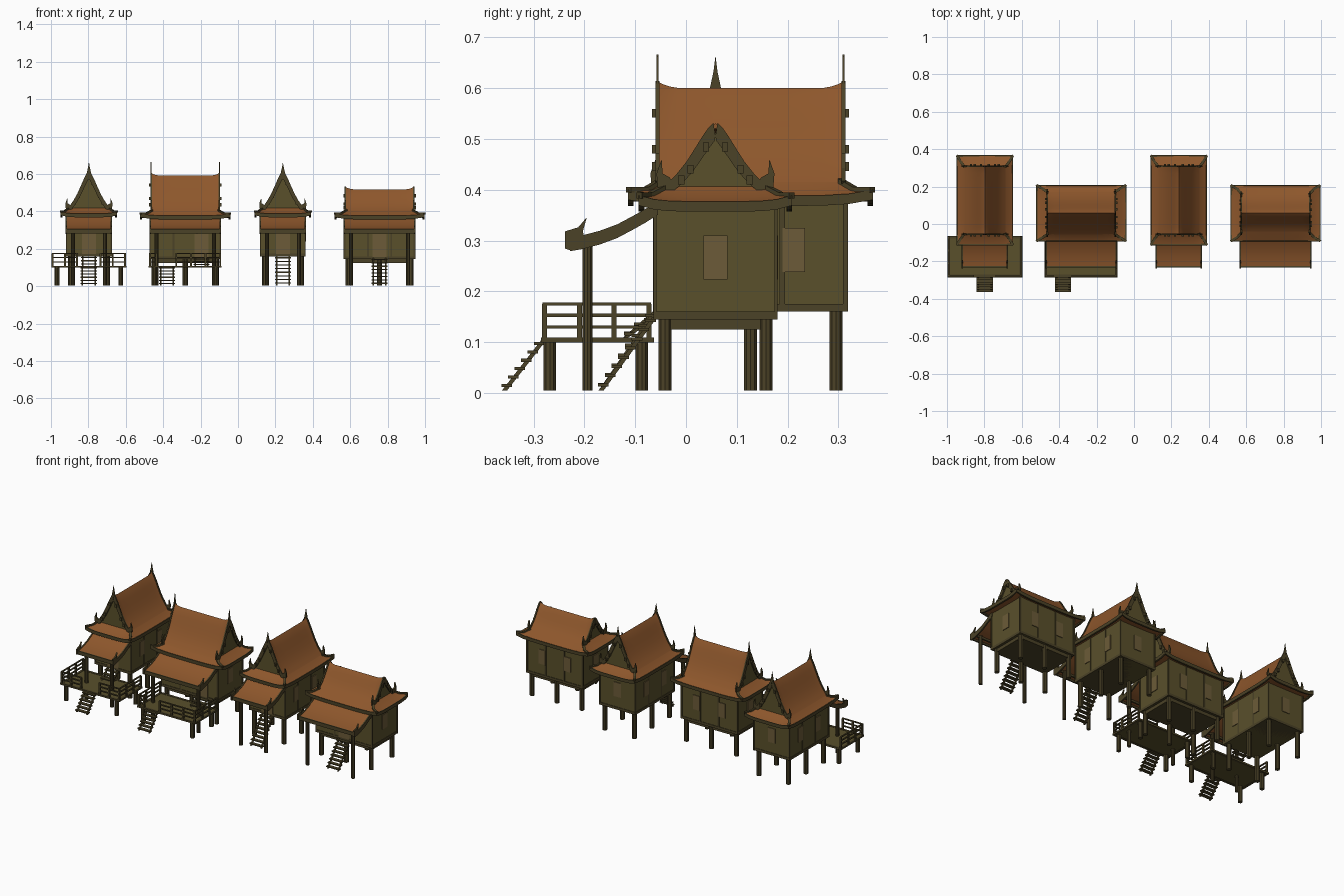
import bpy, bmesh, math
from mathutils import Vector

if "Cube" in bpy.data.objects:
    bpy.data.objects.remove(bpy.data.objects["Cube"])


def material(name, rgb):
    m = bpy.data.materials.new(name)
    m.diffuse_color = (*rgb, 1)
    m.use_nodes = True
    m.node_tree.nodes["Principled BSDF"].inputs["Base Color"].default_value = m.diffuse_color
    return m


ROOF = material("roof_tile", (0.27, 0.095, 0.025))
WALL = material("wall_wood", (0.10, 0.08, 0.024))
TRIM = material("dark_wood", (0.07, 0.054, 0.02))
PANEL = material("shutter_wood", (0.15, 0.105, 0.04))


def finish(name, bm, mat, smooth=False):
    bmesh.ops.recalc_face_normals(bm, faces=bm.faces)
    me = bpy.data.meshes.new(name)
    bm.to_mesh(me)
    bm.free()
    ob = bpy.data.objects.new(name, me)
    bpy.context.collection.objects.link(ob)
    me.materials.append(mat)
    if smooth:
        bpy.ops.object.select_all(action='DESELECT')
        ob.select_set(True)
        bpy.context.view_layer.objects.active = ob
        bpy.ops.object.shade_smooth_by_angle(angle=math.radians(35))


def loft(bm, rings, wrap=False):
    vs = [[bm.verts.new(p) for p in r] for r in rings]
    n, m = len(vs[0]), len(vs)
    for i in range(m if wrap else m - 1):
        a, b = vs[i], vs[(i + 1) % m]
        for k in range(n):
            bm.faces.new((a[k], a[(k + 1) % n], b[(k + 1) % n], b[k]))
    if not wrap:
        bm.faces.new(vs[0])
        bm.faces.new(vs[-1])


def box(bm, x0, x1, y0, y1, z0, z1, T=lambda u, v, z: (u, v, z)):
    loft(bm, [[T(x0, y0, z), T(x1, y0, z), T(x1, y1, z), T(x0, y1, z)] for z in (z0, z1)])


def post(bm, x, y, z0, z1, r):
    loft(bm, [[(x + r * math.cos(k * math.tau / 10), y + r * math.sin(k * math.tau / 10), z)
               for k in range(10)] for z in (z0, z1)])


def prism_x(bm, pts, x0, x1):
    loft(bm, [[(x, y, z) for y, z in pts] for x in (x0, x1)])


def stairs(name, x, y0, z0, y1, z1, n):
    bm = bmesh.new()
    for s in (-1, 1):
        xs = x + s * 0.034
        prism_x(bm, [(y0, z0), (y0 + .01, z0), (y1 + .01, z1), (y1, z1)], xs - .004, xs + .004)
    for i in range(n):
        t = (i + .6) / n
        y, z = y0 + (y1 - y0) * t, z0 + (z1 - z0) * t
        box(bm, x - .043, x + .043, y - .009, y + .012, z - .003, z + .003)
    finish(name, bm, TRIM)


def ring(T, a, b, z, rise):
    # rectangular outline whose corners sweep upward
    n, pts = 10, []
    c = [(-a, -b), (a, -b), (a, b), (-a, b)]
    for i in range(4):
        p, q = Vector(c[i]), Vector(c[(i + 1) % 4])
        for k in range(n):
            w = p.lerp(q, k / n)
            pts.append(T(w.x, w.y, z + rise * abs(2 * k / n - 1) ** 5))
    return pts


PROFILE = [(0, 1), (.10, .92), (.22, .78), (.36, .60), (.52, .40), (.70, .22), (.85, .10), (1, 0)]


def house(name, cx, cy, along_y, floor, eave, ridge, wv, spire, doors):
    T = (lambda u, v, z: (cx + v, cy + u, z)) if along_y else (lambda u, v, z: (cx + u, cy + v, z))
    L, B = .187, .119
    hx, hy = (B, L) if along_y else (L, B)
    front = cy - hy
    # body
    bm = bmesh.new()
    box(bm, -L, L, -B, B, floor, eave + .03, T)
    finish(name + "_body", bm, WALL)
    # base band, corner battens, mid battens, floor beam
    bm = bmesh.new()
    e = .003
    box(bm, -L - e, L + e, -B - e, B + e, floor, floor + .015, T)
    for u in (-L, -L / 3, L / 3, L):
        for s in (-1, 1):
            box(bm, u - .005, u + .005, s * B - e, s * B + e, floor, eave + .02, T)
    if not along_y:
        box(bm, -L + .012, L - .012, -B + .012, B - .012, floor - .02, floor, T)
    finish(name + "_wall_framing", bm, TRIM)
    # stilts
    bm = bmesh.new()
    for u in (-.168, 0, .168):
        for v in (-.099, .099):
            p = T(u, v, 0)
            post(bm, p[0], p[1], 0.005, floor + .005, .0135)
    finish(name + "_stilts", bm, TRIM)
    # shutters and doors
    bm = bmesh.new()
    wz0, wz1 = floor + .078, floor + .165
    for s in (-1, 1):
        if not along_y:
            box(bm, s * L - .004, s * L + .004, -.024, .024, wz0, wz1, T)
        for u in (-.085, .085):
            if along_y or s > 0:
                box(bm, u - .022, u + .022, s * B - .004, s * B + .004, wz0, wz1, T)
    if along_y:
        box(bm, L - .004, L + .004, -.024, .024, wz0, wz1, T)
    for x in doors:
        box(bm, x - .037, x + .037, front - .004, front + .004, floor + .012, floor + .135)
    finish(name + "_shutters", bm, PANEL)

    # main steep roof
    zb = eave + .045
    h = ridge - zb
    half = [(wv * a, zb + h * b) for a, b in PROFILE]
    outer = [(-v, z) for v, z in reversed(half[1:])] + half
    R = .183
    bm = bmesh.new()
    rings = []
    for s in (-1, -.94, -.87, -.78, -.4, 0, .4, .78, .87, .94, 1):
        lift = .013 * max(0, (abs(s) - .75) / .25) ** 2
        up = [T(R * s, v, z + lift * (z - zb) / h) for v, z in outer]
        lo = [T(R * s, v * .93, z - .010 + lift * (z - zb) / h) for v, z in reversed(outer)]
        rings.append(up + lo)
    loft(bm, rings)
    finish(name + "_main_roof", bm, ROOF, True)
    # gable panels
    bm = bmesh.new()
    for s in (-1, 1):
        loft(bm, [[T(s * u, v * .96, z - .006) for v, z in outer] for u in (.16, .176)])
    finish(name + "_gable_panels", bm, WALL)
    # bargeboards with horn ends, purlin ends and spire
    bm = bmesh.new()
    for s in (-1, 1):
        ua, ub = s * (R - .004), s * (R + .004)

        def plate(pts, a=ua, b=ub):
            loft(bm, [[T(u, v, z) for v, z in pts] for u in (a, b)])
        for m in (-1, 1):
            o = [(m * (v + .004), z + .012 * (z - zb) / h + .002) for v, z in half]
            i = [(m * max(0, v - .009), z - .012) for v, z in half]
            plate(o + i[::-1])
            plate([(m * (wv + q), zb + z) for q, z in
                   [(-.025, .002), (-.012, .022), (.002, .03), (.004, .058), (.014, .03), (.012, .004), (0, -.010)]])
            for t in (2, 4, 5):
                v, z = half[t]
                box(bm, s * R, s * (R + .011), m * (v - .004) - .006, m * (v - .004) + .006, z - .017, z, T)
        if spire:
            plate([(-.02, ridge - .03), (-.010, ridge + .012), (-.004, ridge + .04), (0, ridge + spire),
                   (.004, ridge + .04), (.010, ridge + .012), (.02, ridge - .03)],
                  s * (R - .002), s * (R + .002))
    finish(name + "_bargeboards", bm, TRIM)

    # flared skirt roof
    bm = bmesh.new()
    zt = eave + .018
    loft(bm, [ring(T, R - .006, wv - .004, zb + .004, 0), ring(T, .206, .130, zt + .011, .003),
              ring(T, .238, .148, zt, .012), ring(T, .238, .148, eave + .008, .012),
              ring(T, L - .01, B - .01, eave + .012, 0)], wrap=True)
    finish(name + "_skirt_roof", bm, ROOF, True)
    # eave fascia and hip strips
    bm = bmesh.new()
    loft(bm, [ring(T, .241, .151, zt + .002, .012), ring(T, .241, .151, eave, .012),
              ring(T, .230, .140, eave, .012), ring(T, .230, .140, zt, .012)], wrap=True)
    for s in (-1, 1):
        for m in (-1, 1):
            path = [(R - .006, wv - .004, zb + .004), (.206, .130, zt + .014), (.24, .15, zt + .014)]
            loft(bm, [[T(s * (u + d), m * (v - d), z + k) for d, k in
                       ((-.005, -.006), (.005, -.006), (.005, .005), (-.005, .005))] for u, v, z in path])
    finish(name + "_eave_fascia", bm, TRIM)

    # curved porch roof
    top = [(-.055, .375), (-.08, .359), (-.105, .345), (-.135, .329), (-.17, .316), (-.205, .307), (-.228, .303)]
    px = hx
    bm = bmesh.new()
    prism_x(bm, top + [(y, z - .010) for y, z in reversed(top)], cx - px, cx + px)
    finish(name + "_porch_roof", bm, ROOF, True)
    # porch bargeboards, eave board and posts
    bm = bmesh.new()
    for s in (-1, 1):
        a, b = cx + s * (px - .003), cx + s * (px + .005)
        prism_x(bm, [(y, z + .003) for y, z in top] + [(y, z - .024) for y, z in reversed(top)], a, b)
        prism_x(bm, [(-.226, .280), (-.238, .284), (-.238, .318), (-.212, .326), (-.195, .346),
                     (-.203, .318), (-.20, .305)], a, b)
        post(bm, cx + s * (px - .034), -.194, .005, .305, .0105)
    box(bm, cx - px, cx + px, -.232, -.224, .283, .305)
    box(bm, cx - px, cx + px, -.199, -.189, .288, .300)
    finish(name + "_porch_frame", bm, TRIM)


def terrace(name, x0, x1, gap0, gap1):
    y0, y1 = -.285, -.063
    # deck with dark border
    bm = bmesh.new()
    box(bm, x0 + .006, x1 - .006, y0 + .006, y1, .101, .107)
    finish(name + "_deck", bm, WALL)
    bm = bmesh.new()
    for a, b, c, d in ((x0, x1, y0, y0 + .014), (x0, x1, y1 - .014, y1), (x0, x0 + .014, y0, y1), (x1 - .014, x1, y0, y1)):
        box(bm, a, b, c, d, .099, .109)
    for x in (x0 + .03, x1 - .03):
        for y in (-.268, -.087):
            post(bm, x, y, .005, .103, .013)
    finish(name + "_frame", bm, TRIM)
    # railings, leaving the stair opening clear
    bm = bmesh.new()
    f, b = y0 + .007, y1 - .01
    runs = [((x0 + .007, f), (x0 + .007, b)), ((x1 - .007, f), (x1 - .007, b)),
            ((x0 + .007, f), (gap0, f)), ((gap1, f), (x1 - .007, f))]
    for (xa, ya), (xb, yb) in runs:
        n = max(1, round((xb - xa + yb - ya) / .07))
        for i in range(n + 1):
            x, y = xa + (xb - xa) * i / n, ya + (yb - ya) * i / n
            box(bm, x - .005, x + .005, y - .005, y + .005, .107, .175)
        for z in (.13, .153, .175):
            box(bm, xa - .004, xb + .004, ya - .004, yb + .004, z - .003, z + .003)
    finish(name + "_railing", bm, TRIM)


house("tall_gable_house", -.797, .127, True, .16, .368, .60, .112, .066, [-.797])
house("tall_wide_house", -.282, .058, False, .145, .357, .592, .114, .072, [-.195])
house("small_gable_house", .24, .127, True, .16, .368, .60, .112, .062, [.24])
house("low_wide_house", .757, .058, False, .145, .357, .518, .102, 0, [.757])

terrace("gable_house_terrace", -.998, -.597, -.86, -.735)
terrace("wide_house_terrace", -.478, -.088, -.435, -.33)

stairs("gable_terrace_stairs", -.798, -.362, .005, -.285, .104, 6)
stairs("gable_upper_steps", -.797, -.125, .108, -.066, .16, 3)
stairs("wide_terrace_stairs", -.38, -.362, .005, -.285, .104, 6)
stairs("wide_upper_steps", -.195, -.125, .108, -.066, .15, 3)
stairs("small_house_stairs", .24, -.172, .005, -.066, .16, 8)
stairs("low_house_stairs", .757, -.172, .005, -.066, .15, 8)
